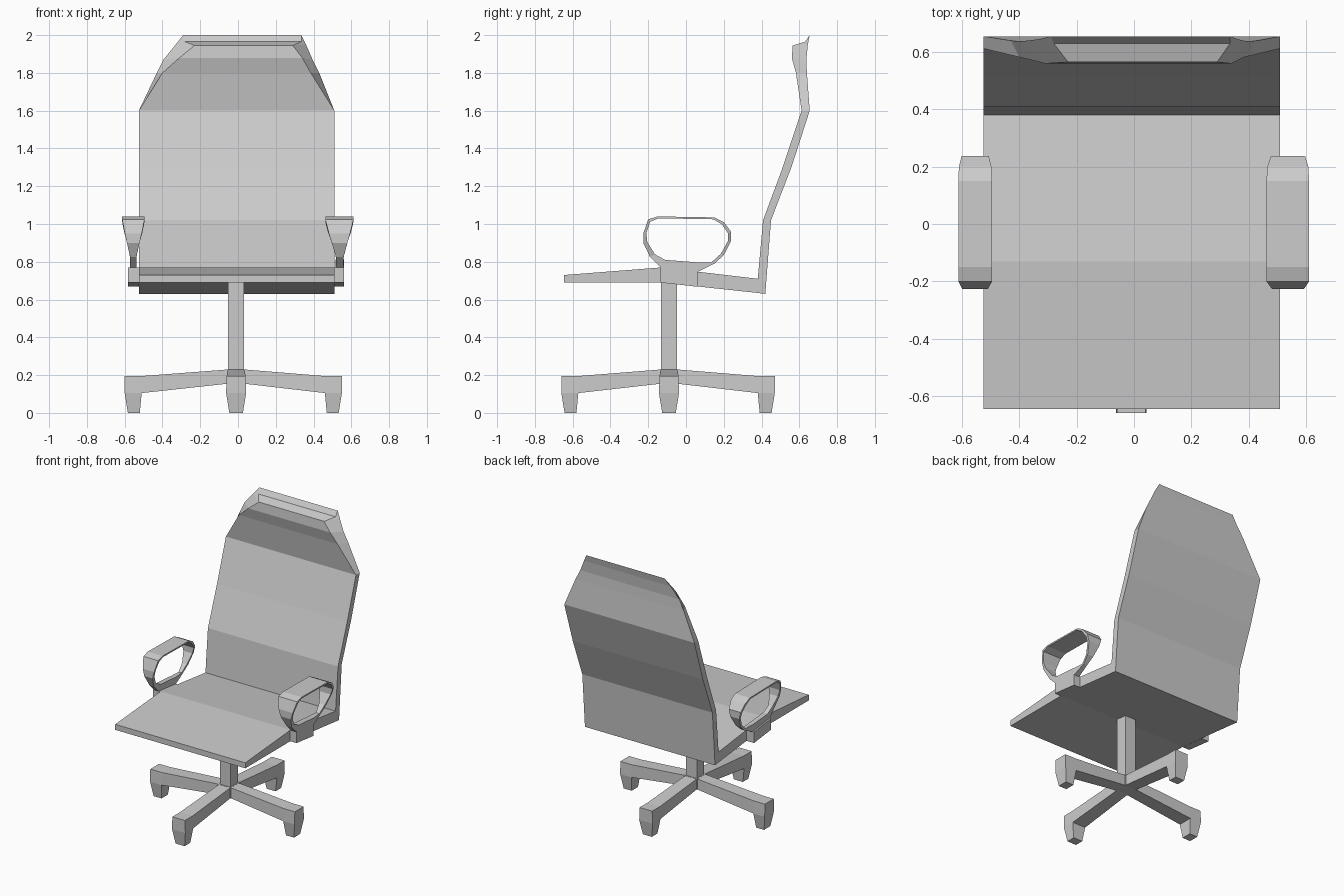
import bpy, bmesh, math

if "Cube" in bpy.data.objects:
    bpy.data.objects.remove(bpy.data.objects["Cube"])


def loft(name, sections, closed=False):
    """Skin a list of equal-sized vertex rings; cap the ends unless closed."""
    bm = bmesh.new()
    rings = [[bm.verts.new(p) for p in s] for s in sections]
    n = len(rings[0])
    pairs = list(zip(rings, rings[1:])) + ([(rings[-1], rings[0])] if closed else [])
    for a, b in pairs:
        for i in range(n):
            j = (i + 1) % n
            bm.faces.new((a[i], a[j], b[j], b[i]))
    if not closed:
        bm.faces.new(rings[0])
        bm.faces.new(rings[-1])
    bmesh.ops.recalc_face_normals(bm, faces=bm.faces)
    me = bpy.data.meshes.new(name)
    bm.to_mesh(me)
    bm.free()
    ob = bpy.data.objects.new(name, me)
    bpy.context.collection.objects.link(ob)
    return ob


def box(name, x0, x1, y0, y1, z0, z1):
    return loft(name, [[(x0, y0, z), (x1, y0, z), (x1, y1, z), (x0, y1, z)] for z in (z0, z1)])


XL, XR = -0.525, 0.51

# seat: bent slab, stations run front to rear (y, bottom z, top z)
loft("seat", [[(XL, y, b), (XR, y, b), (XR, y, t), (XL, y, t)] for y, b, t in
              [(-0.645, 0.69, 0.73), (-0.13, 0.69, 0.77), (0.38, 0.635, 0.71)]])

# backrest with headrest: (front y, z, left, right), (back y, z, left, right)
back = [
    ((0.38, 0.635, XL, XR), (0.42, 0.63, XL, XR)),
    ((0.38, 0.71, XL, XR), (0.426, 0.71, XL, XR)),
    ((0.408, 1.02, XL, XR), (0.45, 1.02, XL, XR)),
    ((0.512, 1.30, XL, XR), (0.558, 1.30, XL, XR)),
    ((0.612, 1.60, XL, XR), (0.655, 1.60, XL, XR)),
    ((0.582, 1.80, -0.40, 0.385), (0.64, 1.80, -0.43, 0.43)),
    ((0.56, 1.88, -0.31, 0.34), (0.637, 1.87, -0.395, 0.395)),
    ((0.565, 1.945, -0.23, 0.29), (0.645, 1.95, -0.33, 0.36)),
    ((0.63, 1.965, -0.28, 0.335), (0.655, 2.0, -0.29, 0.335)),
]
loft("backrest", [[(f[2], f[0], f[1]), (f[3], f[0], f[1]), (b[3], b[0], b[1]), (b[2], b[0], b[1])]
                  for f, b in back])

# armrest loop: (outer y, z), (inner y, z), blend from narrow (0) to wide (1)
ring = [
    ((-0.15, 1.04), (-0.145, 1.03), 1), ((0.15, 1.035), (0.145, 1.025), 1),
    ((0.20, 1.01), (0.19, 0.998), 0.95), ((0.238, 0.96), (0.222, 0.952), 0.75),
    ((0.238, 0.91), (0.222, 0.91), 0.5), ((0.20, 0.835), (0.185, 0.843), 0.15),
    ((0.15, 0.79), (0.135, 0.797), 0.0), ((0.06, 0.745), (0.06, 0.797), 0.12),
    ((-0.135, 0.77), (-0.11, 0.81), 0.12), ((-0.19, 0.825), (-0.165, 0.84), 0.1),
    ((-0.226, 0.90), (-0.205, 0.905), 0.45), ((-0.226, 0.95), (-0.21, 0.95), 0.7),
    ((-0.20, 1.025), (-0.19, 1.012), 1),
]
# per side: narrow x range, wide x range, bracket x range
sides = {"left": ((-0.567, -0.543), (-0.613, -0.495), (-0.583, XL)),
         "right": ((0.525, 0.553), (0.462, 0.611), (XR, 0.56))}
for side, (thin, wide, br) in sides.items():
    secs = []
    for o, i, t in ring:
        a, b = (p + (q - p) * t for p, q in zip(thin, wide))
        secs.append([(a, *o), (b, *o), (b, *i), (a, *i)])
    loft(f"{side}_armrest", secs, closed=True)
    # bracket joining armrest and seat edge
    loft(f"{side}_armrest_bracket",
         [[(br[0], y, zb), (br[1], y, zb), (br[1], y, zt), (br[0], y, zt)]
          for y, zb, zt in [(-0.135, 0.69, 0.77), (0.06, 0.668, 0.748)]])

# column and hub
CX, CY = -0.01, -0.09
box("column", CX - 0.042, CX + 0.042, CY - 0.042, CY + 0.042, 0.2, 0.70)
box("hub", CX - 0.05, CX + 0.05, CY - 0.05, CY + 0.05, 0.155, 0.23)

# four legs, each an arm with a tapered foot
reach = {"right": (0, 0.56), "rear": (90, 0.56), "left": (180, 0.59), "front": (270, 0.57)}
for name, (deg, r) in reach.items():
    c, s = round(math.cos(math.radians(deg))), round(math.sin(math.radians(deg)))

    def ring_at(pts):
        # pts: (radius, half width, z) rows, each giving two mirrored points
        out = []
        for k, (d, w, z) in enumerate(pts):
            for v in ((-w, w) if k == 0 else (w, -w)):
                out.append((CX + c * d - s * v, CY + s * d + c * v, z))
        return out

    loft(f"{name}_leg", [
        ring_at([(0.04, 0.045, 0.155), (0.04, 0.045, 0.23)]),
        ring_at([(r - 0.09, 0.053, 0.105), (r - 0.09, 0.05, 0.195)]),
        ring_at([(r, 0.053, 0.105), (r, 0.05, 0.195)]),
    ])
    loft(f"{name}_foot", [
        ring_at([(r - 0.09, 0.053, 0.105), (r, 0.053, 0.105)]),
        ring_at([(r - 0.08, 0.036, 0), (r - 0.017, 0.036, 0)]),
    ])
